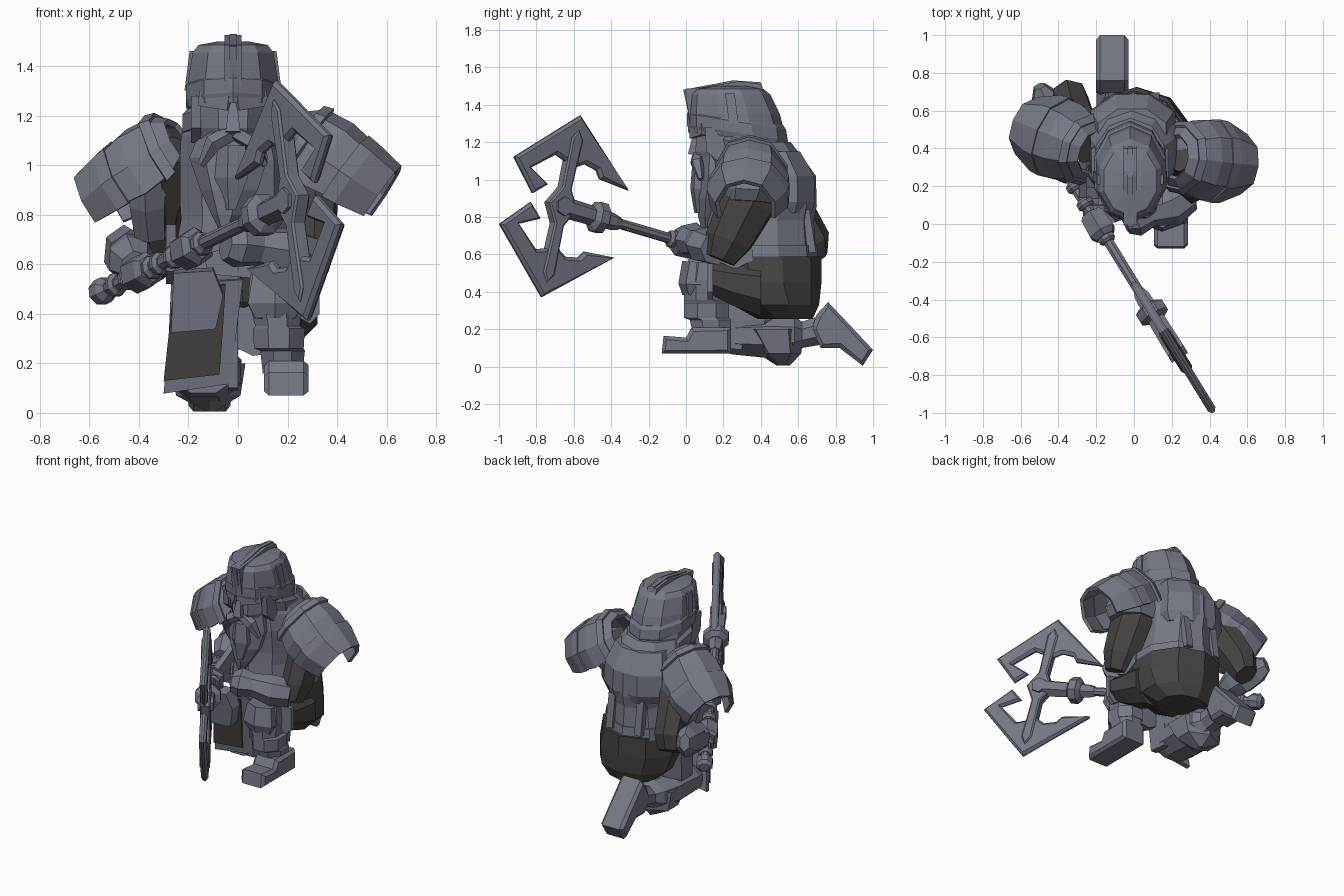
import bpy, bmesh, math
from mathutils import Vector as V


def material(name, col):
    m = bpy.data.materials.new(name)
    m.diffuse_color = (*col, 1)
    return m


STEEL = material("blue_grey_steel", (0.175, 0.19, 0.235))
CLOTH = material("dark_cloth", (0.06, 0.058, 0.053))


def finish(bm, name, mat):
    bmesh.ops.recalc_face_normals(bm, faces=bm.faces)
    me = bpy.data.meshes.new(name)
    bm.to_mesh(me)
    bm.free()
    me.materials.append(mat)
    ob = bpy.data.objects.new(name, me)
    bpy.context.collection.objects.link(ob)
    return ob


def loft(name, rings, mat=STEEL, n=8, axis=None):
    """Skin parallel n-sided rings given as (x, y, z, half width, half height)."""
    bm = bmesh.new()
    a = V(axis) if axis else V(rings[-1][:3]) - V(rings[0][:3])
    a.normalize()
    side = a.cross(V((0, 0, 1)))
    side = side.normalized() if side.length > 0.05 else V((1, 0, 0))
    up = a.cross(side)
    k = 1 / math.cos(math.pi / n)
    loops = []
    for x, y, z, rx, ry in rings:
        loops.append([bm.verts.new(V((x, y, z))
                      + side * (rx * k * math.cos((i + .5) * math.tau / n))
                      + up * (ry * k * math.sin((i + .5) * math.tau / n))) for i in range(n)])
    for l0, l1 in zip(loops, loops[1:]):
        for i in range(n):
            bm.faces.new((l0[i], l0[(i + 1) % n], l1[(i + 1) % n], l1[i]))
    bm.faces.new(loops[0])
    bm.faces.new(loops[-1])
    return finish(bm, name, mat)


def plate(name, pts, origin, ux, uy, depth, mat=STEEL, edge=0):
    """Extrude a flat outline, optionally with sharpened edges."""
    bm = bmesh.new()
    o, ux, uy = V(origin), V(ux), V(uy)
    nrm = ux.cross(uy).normalized()
    f = bm.faces.new([bm.verts.new(o + ux * p + uy * q - nrm * depth / 2) for p, q in pts])
    ext = bmesh.ops.extrude_face_region(bm, geom=[f], use_keep_orig=True)
    bmesh.ops.translate(bm, vec=nrm * depth,
                        verts=[e for e in ext["geom"] if isinstance(e, bmesh.types.BMVert)])
    bmesh.ops.recalc_face_normals(bm, faces=bm.faces)
    if edge:
        caps = [g for g in bm.faces if len(g.verts) == len(pts)]
        bmesh.ops.inset_individual(bm, faces=caps, thickness=edge, depth=edge * .8)
    return finish(bm, name, mat)


X, Y, Z = (1, 0, 0), (0, 1, 0), (0, 0, 1)

# --- Torso and hips
loft("torso", [(0, .41, .52, .25, .27), (0, .4, .62, .26, .28), (0, .4, .78, .23, .27),
               (0, .41, .86, .235, .275), (0, .4, 1.02, .235, .28), (-.01, .37, 1.12, .22, .24),
               (-.02, .35, 1.2, .18, .2)], n=10, axis=Z)
loft("back_plate", [(-.01, .52, .82, .2, .15), (-.01, .53, .88, .23, .16), (-.01, .53, 1.02, .22, .155),
                    (-.01, .48, 1.15, .18, .13)], n=8, axis=Z)
loft("collar", [(-.02, .34, 1.12, .205, .22), (-.02, .32, 1.19, .205, .22), (-.02, .3, 1.22, .18, .2)],
     n=10, axis=(0, .2, 1))
loft("pelvis_cloth", [(.03, .53, .255, .17, .14), (.03, .48, .33, .25, .22), (.02, .43, .45, .28, .28),
                      (.01, .42, .59, .27, .29)], CLOTH, n=10, axis=Z)
loft("left_thigh_cloth", [(.22, .13, .48, .1, .09), (.2, .24, .45, .12, .12), (.17, .4, .42, .15, .15)],
     CLOTH, n=8, axis=Y)
loft("belt", [(0, .4, .575, .28, .292), (0, .4, .65, .27, .285)], n=10, axis=Z)
for s in (-1, 1):
    plate("back_rib", [(.5, .6), (.695, .61), (.66, .84), (.5, .84)], (s * .11, 0, 0), Y, Z, .05)
    plate("waist_flap", [(.14, .66), (.34, .76), (.36, .57), (.26, .52), (.16, .57)],
          (s * .27, 0, 0), Y, Z, .04)

# --- Head, beard and helmet
HX = -.02
loft("face", [(HX, .23, 1.05, .12, .14), (HX, .21, 1.15, .14, .16), (HX, .23, 1.3, .15, .17)], axis=Z)
loft("nose", [(HX, .05, 1.13, .03, .04), (HX, .07, 1.25, .015, .03)], n=4)
loft("beard", [(HX, .18, 1.14, .12, .11), (HX - .01, .17, 1.03, .15, .1), (HX - .01, .15, .9, .11, .09),
               (HX - .02, .13, .8, .06, .06), (HX - .03, .12, .72, .015, .03)], n=7, axis=Z)
loft("beard_braid", [(HX, .08, 1.08, .05, .04), (HX, .07, .95, .06, .04), (HX - .01, .08, .82, .02, .03)], n=5)
loft("helmet_dome", [(HX, .27, 1.25, .185, .245), (HX, .255, 1.35, .18, .235), (HX, .235, 1.455, .163, .205),
                     (HX, .23, 1.485, .14, .175), (HX, .24, 1.5, .06, .1)], n=10, axis=Z)
loft("helmet_brim", [(HX, .275, 1.22, .18, .25), (HX, .275, 1.25, .19, .26), (HX, .27, 1.31, .19, .255),
                     (HX, .27, 1.33, .175, .24)], n=10, axis=(0, .16, 1))
loft("neck_guard", [(HX, .34, 1.1, .18, .2), (HX, .33, 1.17, .19, .21), (HX, .31, 1.25, .18, .21)],
     n=10, axis=(0, .2, 1))
plate("helmet_crest", [(-.005, 1.485), (.02, 1.3), (.08, 1.3), (.4, 1.36), (.47, 1.34), (.43, 1.44), (.4, 1.51),
                       (.28, 1.525), (.1, 1.495)], (HX, 0, 0), Y, Z, .07)
plate("crest_ridge", [(-.015, 1.48), (.02, 1.32), (.1, 1.4), (.43, 1.42), (.4, 1.52), (.25, 1.53)],
      (HX, 0, 0), Y, Z, .03)
for s in (-1, 1):
    loft("moustache", [(HX + s * .01, .07, 1.13, .03, .03), (HX + s * .08, .06, 1.09, .03, .03),
                       (HX + s * .13, .08, 1.0, .012, .012)], n=5)
    plate("cheek_guard", [(.1, 1.28), (.11, 1.15), (.18, 1.09), (.32, 1.12), (.34, 1.27)],
          (HX + s * .15, 0, 0), Y, Z, .04)
    plate("helmet_side_rib", [(.23, 1.3), (.28, 1.3), (.26, 1.46), (.21, 1.46)],
          (HX + s * .35, 0, 0), Y, (-s * .13, 0, 1), .03)
    loft("brow", [(HX + s * .01, .04, 1.25, .025, .03), (HX + s * .13, .1, 1.27, .02, .03)], n=4)


# --- Shoulder armour: open arched shells swept along an outward axis
ARCH = [(-.95, -1.1), (-1, -.2), (-.6, .75), (0, 1), (.6, .75), (1, -.2), (.95, -1.1)]


def shell(name, a, b, steps):
    d = (b - a).normalized()
    side = V((0, 0, 1)).cross(d).normalized()
    up = d.cross(side)
    bm = bmesh.new()
    rows = [[bm.verts.new(a.lerp(b, t) + side * p * w + up * q * h) for p, q in ARCH] for t, w, h in steps]
    for r0, r1 in zip(rows, rows[1:]):
        for i in range(len(ARCH) - 1):
            bm.faces.new((r0[i], r0[i + 1], r1[i + 1], r1[i]))
    ob = finish(bm, name, STEEL)
    mod = ob.modifiers.new("thickness", "SOLIDIFY")
    mod.thickness = .025
    mod.offset = 0


def pauldron(inner, outer):
    a, b = V(inner), V(outer)
    shell("shoulder_dome", a, b, [(-.1, .11, .08), (.05, .16, .125), (.4, .2, .14), (.75, .2, .12)])
    shell("shoulder_border", a, b, [(.0, .16, .13), (.12, .185, .145)])
    shell("shoulder_rim", a, b, [(.62, .21, .135), (.78, .205, .13), (1.14, .15, .11)])


pauldron((.27, .35, 1.12), (.55, .32, .925))
pauldron((-.27, .4, 1.09), (-.54, .51, .9))

# --- Arms: cloth sleeves with armoured guards, forearms and gripping hands
loft("left_sleeve", [(.24, .38, 1.06, .1, .1), (.3, .33, .87, .095, .14), (.3, .23, .67, .09, .12),
                     (.29, .18, .57, .07, .08)], CLOTH, n=7)
loft("left_arm_guard", [(.31, .35, .88, .1, .14), (.33, .36, .94, .12, .15), (.3, .36, 1.06, .1, .13)], n=7)
loft("left_forearm", [(.3, .16, .63, .08, .08), (.2, .1, .65, .1, .09), (.08, .06, .67, .07, .07),
                      (.0, .03, .68, .09, .085), (-.05, .01, .68, .06, .06)], n=7)
loft("right_sleeve", [(-.24, .42, 1.06, .1, .1), (-.31, .55, .86, .1, .11), (-.34, .67, .66, .09, .1),
                      (-.36, .69, .57, .07, .07)], CLOTH, n=7)
loft("right_arm_guard", [(-.36, .46, .95, .08, .1), (-.36, .48, .84, .07, .09), (-.35, .53, .71, .06, .07)], n=6)
loft("right_elbow_guard", [(-.5, .73, .68, .03, .05), (-.47, .67, .66, .07, .09), (-.44, .56, .63, .08, .1)], n=6)
loft("right_forearm", [(-.44, .6, .64, .08, .09), (-.43, .5, .62, .09, .09), (-.41, .42, .59, .06, .06)], n=7)

# --- Left leg, planted in front
loft("left_shin", [(.18, .14, .16, .08, .1), (.18, .13, .25, .09, .11), (.165, .11, .26, .1, .12),
                   (.165, .11, .34, .105, .12), (.16, .1, .35, .09, .11), (.15, .1, .46, .11, .11),
                   (.15, .11, .56, .1, .1)], n=8, axis=Z)
loft("left_knee_guard", [(.15, .05, .38, .08, .06), (.15, .04, .44, .11, .07), (.15, .06, .56, .09, .07)], n=6)
plate("left_foot", [(-.13, .07), (-.12, .165), (.0, .155), (.03, .21), (.24, .21), (.24, .07)],
      (.195, 0, 0), Y, Z, .14, edge=.025)
plate("left_thigh_plate", [(.2, .5), (.22, .4), (.29, .36), (.33, .4), (.33, .55), (.22, .56)],
      (0, .13, 0), X, Z, .03)
plate("inner_thigh_plate", [(-.01, .52), (.0, .26), (.06, .23), (.14, .24), (.16, .5)],
      (0, .19, 0), X, Z, .06)

# --- Right leg, kneeling behind
loft("right_thigh", [(-.13, .36, .48, .13, .16), (-.13, .36, .25, .13, .15), (-.13, .36, .1, .11, .1)], n=8)
loft("right_shin", [(-.14, .19, .16, .12, .08), (-.14, .25, .165, .14, .1), (-.13, .45, .165, .145, .12),
                    (-.12, .58, .17, .12, .1), (-.12, .62, .17, .08, .07), (-.12, .74, .2, .075, .08)],
     n=8, axis=Y)
loft("right_knee_guard", [(-.11, .52, .005, .015, .03), (-.12, .5, .07, .13, .1), (-.12, .46, .2, .15, .15)],
     n=6, axis=Z)
plate("right_foot", [(.76, .345), (1, .09), (.945, .005), (.82, .1), (.72, .1), (.67, .2), (.7, .28)],
      (-.115, 0, 0), Y, Z, .13, edge=.025)

# --- Front tabard with a metal border and hip plate
TILT = (0, -.15, 1)
plate("tabard_border", [(-.27, .52), (.02, .54), (-.01, .3), (-.03, .12), (-.3, .08), (-.28, .3)],
      (0, .2, 0), X, TILT, .03)
plate("tabard_cloth", [(-.26, .5), (-.05, .52), (-.06, .35), (-.075, .155), (-.3, .13)],
      (0, .18, 0), X, TILT, .009, CLOTH)
plate("tabard_side", [(.12, .52), (.17, .1), (.3, .09), (.32, .5)], (-.02, 0, 0), Y, Z, .04)
plate("hip_plate", [(-.27, .33), (-.09, .345), (-.06, .48), (-.1, .58), (-.26, .57)],
      (0, .14, 0), X, TILT, .09)
plate("buckle", [(-.12, .56), (.1, .54), (.14, .64), (0, .68), (-.14, .64)], (0, .12, 0), X, Z, .05)

# --- Battle axe: everything is placed on the handle axis
HUB = V((.22, -.67, .857))
D = V((.509, -.826, .243)).normalized()
E = V((D.x, D.y, 0)).normalized()
U = -E * D.z + V(Z) * E.dot(D)
N = D.cross(U)


def on_shaft(name, sections, n=8):
    loft(name, [(*(HUB + D * t), r, r) for t, r in sections], n=n, axis=D)


on_shaft("axe_handle", [(-1.5, .028), (-.25, .026)])
on_shaft("axe_neck", [(-.38, .03), (-.34, .04), (-.24, .045), (-.02, .05)], 6)
on_shaft("axe_collar", [(-.29, .05), (-.27, .08), (-.22, .08), (-.2, .05)])
on_shaft("pommel", [(-1.55, .03), (-1.53, .05), (-1.48, .05), (-1.45, .03)])
for t in (-1.4, -1.3, -1.12, -1.05, -.94, -.72):
    on_shaft("grip_ring", [(t - .025, .032), (t - .01, .045), (t + .01, .045), (t + .025, .032)])
on_shaft("left_hand", [(-.88, .05), (-.86, .065), (-.76, .07), (-.73, .05)], 6)
on_shaft("right_hand", [(-1.27, .05), (-1.25, .065), (-1.15, .065), (-1.12, .05)], 6)

BLADE = [(0, .5), (-.39, .185), (-.2, .2), (-.17, .24), (-.09, .255), (-.03, .22), (-.03, .18), (.03, .18),
         (.03, .24), (.1, .26), (.235, .155), (.11, .095), (.19, .025), (.35, .185)]
for s in (-1, 1):
    plate("axe_blade", BLADE, HUB, D, U * s, .014, edge=.02)
plate("axe_spine", [(0, .42), (-.035, .37), (-.03, .1), (-.06, .05), (-.06, -.05), (-.03, -.1), (-.035, -.37),
                    (0, -.42), (.035, -.37), (.03, -.1), (.09, 0), (.03, .1), (.035, .37)],
      HUB, D, U, .05, edge=.01)
loft("axe_hub", [(*(HUB + N * t), .045, .045) for t in (-.05, .05)], n=6, axis=N)
